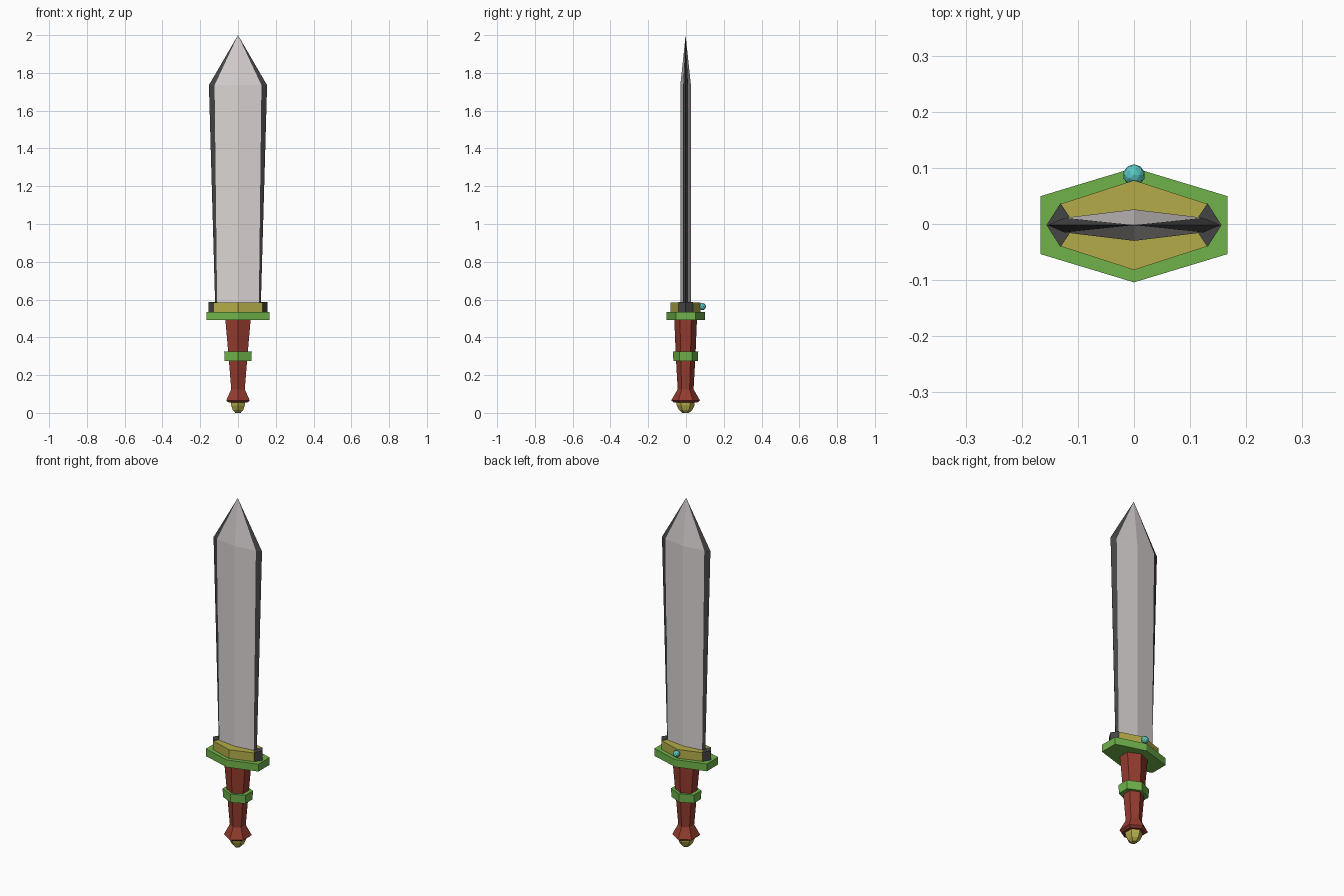
import bpy, bmesh

if "Cube" in bpy.data.objects:
    bpy.data.objects.remove(bpy.data.objects["Cube"])

CY = -0.002  # body axis sits slightly forward, the gem balances it


def material(name, rgb):
    m = bpy.data.materials.new(name)
    m.diffuse_color = (*rgb, 1)
    m.use_nodes = True
    m.node_tree.nodes["Principled BSDF"].inputs["Base Color"].default_value = m.diffuse_color
    return m


STEEL = material("pale_steel", (0.70, 0.66, 0.65))
DARK = material("dark_steel", (0.06, 0.06, 0.06))
GREEN = material("green", (0.16, 0.45, 0.07))
GOLD = material("gold", (0.45, 0.41, 0.065))
RED = material("red", (0.30, 0.045, 0.028))
TEAL = material("teal", (0.10, 0.57, 0.54))


def loft(name, rings, mats, dark_columns=(), apex=None):
    """Skin a stack of (z, outline) rings; optionally close the top in a point."""
    bm = bmesh.new()
    loops = [[bm.verts.new((x, y + CY, z)) for x, y in pts] for z, pts in rings]
    n = len(loops[0])
    bm.faces.new(loops[0][::-1])
    tip = bm.verts.new((0, CY, apex)) if apex else None
    if not tip:
        bm.faces.new(loops[-1])
    for i in range(n):
        j = (i + 1) % n
        column = [bm.faces.new((a[i], a[j], b[j], b[i]))
                  for a, b in zip(loops, loops[1:])]
        if tip:
            column.append(bm.faces.new((loops[-1][i], loops[-1][j], tip)))
        for f in column:
            f.material_index = int(i in dark_columns)
    bmesh.ops.recalc_face_normals(bm, faces=bm.faces)
    me = bpy.data.meshes.new(name)
    bm.to_mesh(me)
    bm.free()
    for m in mats:
        me.materials.append(m)
    ob = bpy.data.objects.new(name, me)
    bpy.context.collection.objects.link(ob)
    return ob


def hexagon(w, side, point):
    """Flat faces on +-x, points on +-y."""
    return [(w, -side), (w, side), (0, point), (-w, side), (-w, -side), (0, -point)]


def hex_stack(name, profile, mat):
    return loft(name, [(z, hexagon(w, p / 2, p)) for z, w, p in profile], [mat])


def blade_section(edge, inner, bevel, ridge):
    return [(edge, 0), (inner, bevel), (0, ridge), (-inner, bevel),
            (-edge, 0), (-inner, -bevel), (0, -ridge), (inner, -bevel)]


# Blade: ridged pale faces with dark cutting edges
loft("blade", [(0.54, blade_section(0.120, 0.110, 0.013, 0.028)),
               (1.735, blade_section(0.154, 0.124, 0.013, 0.028))],
     [STEEL, DARK], dark_columns=(0, 3, 4, 7), apex=2.0)

# Collar with dark diamond ends
collar = hexagon(0.13, 0.038, 0.08)
loft("collar", [(0.53, collar), (0.585, collar)], [GOLD])
for side, label in ((1, "right"), (-1, "left")):
    diamond = [(side * x, y) for x, y in
               ((0.156, 0), (0.131, 0.039), (0.105, 0), (0.131, -0.039))]
    loft("collar_end_" + label, [(0.53, diamond), (0.588, diamond)], [DARK])

# Guard plate
guard = hexagon(0.167, 0.0515, 0.102)
loft("guard", [(0.493, guard), (0.535, guard)], [GREEN])

# Grip, flared at the bottom
hex_stack("grip", [(0.055, 0.050, 0.062), (0.066, 0.062, 0.076),
                   (0.125, 0.036, 0.042), (0.30, 0.050, 0.052),
                   (0.495, 0.067, 0.060)], RED)

# Grip ring
hex_stack("grip_ring", [(0.276, 0.071, 0.065), (0.325, 0.073, 0.067)], GREEN)

# Rounded pommel
hex_stack("pommel", [(0.0, 0.014, 0.018), (0.016, 0.028, 0.036),
                     (0.040, 0.036, 0.047), (0.060, 0.037, 0.048)], GOLD)

# Gem on the back of the collar
bpy.ops.mesh.primitive_ico_sphere_add(subdivisions=2, radius=0.0195,
                                      location=(0, 0.087, 0.563))
gem = bpy.context.object
gem.name = "gem"
gem.data.materials.append(TEAL)
